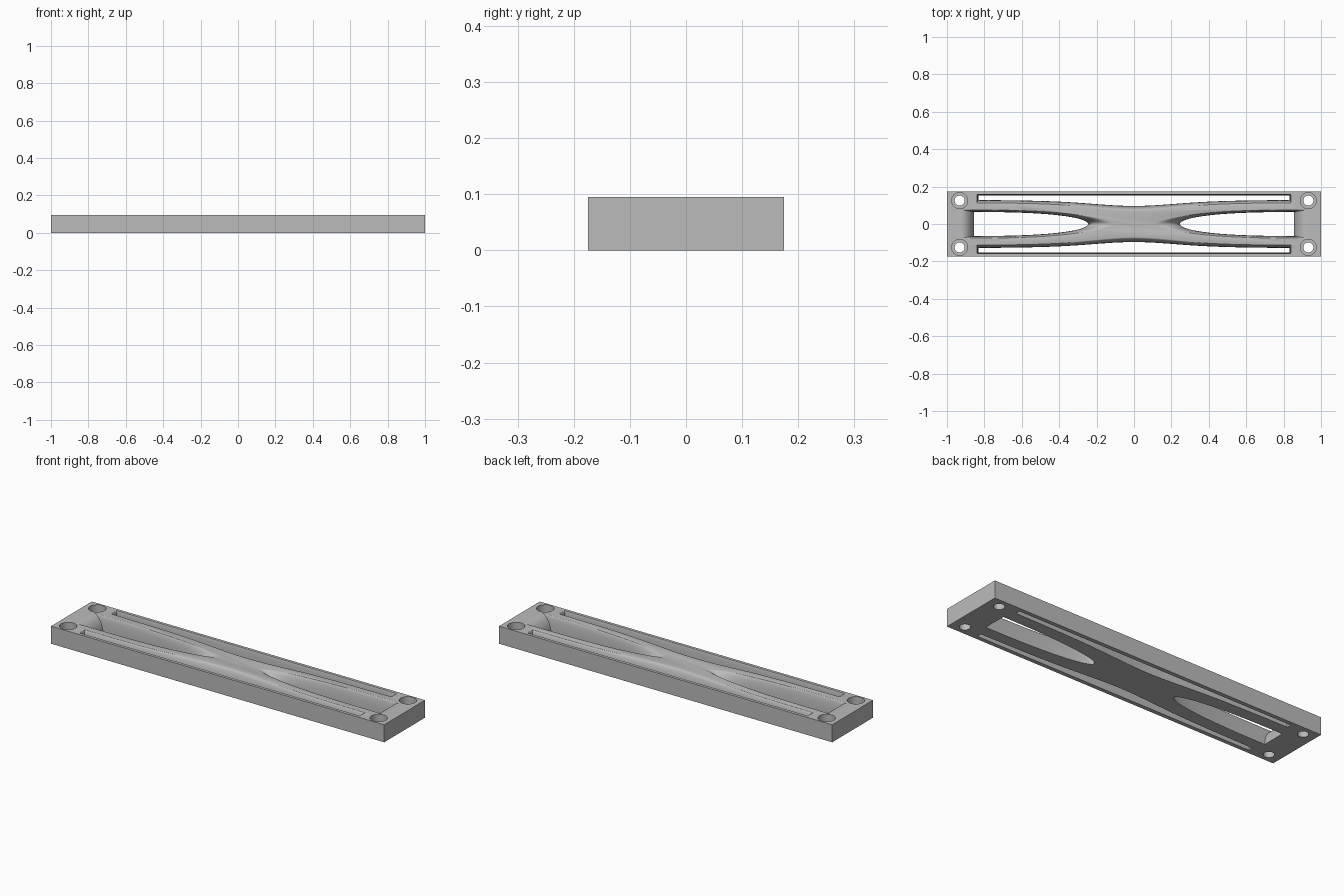
import bpy, bmesh, math

cube = bpy.data.objects.get("Cube")
if cube:
    bpy.data.objects.remove(cube, do_unlink=True)

H = 0.095
mat = bpy.data.materials.new("plain grey")
mat.use_nodes = True
GREY = (0.5, 0.5, 0.5, 1)
mat.diffuse_color = GREY
mat.node_tree.nodes["Principled BSDF"].inputs["Base Color"].default_value = GREY


def add_object(name, bm):
    bmesh.ops.recalc_face_normals(bm, faces=bm.faces)
    mesh = bpy.data.meshes.new(name)
    bm.to_mesh(mesh)
    bm.free()
    obj = bpy.data.objects.new(name, mesh)
    bpy.context.collection.objects.link(obj)
    mesh.materials.append(mat)
    return obj


def loft(name, low, high, sx=1, sy=1, levels=12):
    """Opening whose walls round over from the low outline to the high one."""
    bm = bmesh.new()
    heights = [(-0.02, 0)]
    for i in range(levels + 1):
        a = math.pi / 2 * i / levels
        heights.append((H * math.sin(a), 1 - math.cos(a)))
    heights.append((H + 0.02, 1))
    rings = []
    for z, w in heights:
        rings.append([bm.verts.new((sx * (p[0] + (q[0] - p[0]) * w),
                                    sy * (p[1] + (q[1] - p[1]) * w), z))
                      for p, q in zip(low, high)])
    n = len(low)
    for r, s in zip(rings, rings[1:]):
        for i in range(n):
            j = (i + 1) % n
            bm.faces.new((r[i], r[j], s[j], s[i]))
    bm.faces.new(rings[0])
    bm.faces.new(rings[-1])
    return add_object(name, bm)


def pocket_outline(x0, x1, half, power, root, steps=24):
    """Long tapered opening, square at the outer end and closing at x1."""
    us = [math.sin(math.pi / 2 * i / steps) for i in range(steps + 1)]
    side = [(x0 + (x1 - x0) * u, half * max(0, 1 - u ** power) ** root) for u in us]
    return side + [(x, -y) for x, y in reversed(side[:-1])]


def slot_outline(end, outer, waist, flare, steps=40):
    """Side slot with a straight outer edge and a waisted inner edge."""
    inner = []
    for i in range(steps + 1):
        x = end * (2 * i / steps - 1)
        inner.append((x, waist + flare * (1 - math.exp(-(x / 0.31) ** 2)) + 0.01 * abs(x)))
    return inner + [(end, outer), (-end, outer)]


def cylinder(name, x, y, radius, z0, z1):
    bm = bmesh.new()
    bmesh.ops.create_cone(bm, cap_ends=True, segments=40, radius1=radius,
                          radius2=radius, depth=z1 - z0)
    bmesh.ops.translate(bm, vec=(x, y, (z0 + z1) / 2), verts=bm.verts)
    return add_object(name, bm)


# Solid bar
bm = bmesh.new()
bmesh.ops.create_cube(bm, size=1)
bmesh.ops.scale(bm, vec=(2, 0.35, H), verts=bm.verts)
bmesh.ops.translate(bm, vec=(0, 0, H / 2), verts=bm.verts)
bar = add_object("bar_frame", bm)

cutters = []
# Central pockets, one towards each end
low = pocket_outline(-0.855, -0.245, 0.064, 2.5, 0.5)
high = pocket_outline(-0.925, -0.1, 0.077, 3, 0.75)
for s in (-1, 1):
    cutters.append(loft("pocket_cutter", low, high, sx=s))

# Long side slots
low = slot_outline(0.832, 0.153, 0.096, 0.024)
high = slot_outline(0.842, 0.159, 0.07, 0.033)
for s in (-1, 1):
    cutters.append(loft("slot_cutter", low, high, sy=s))

# Counterbored corner holes
for x in (-0.932, 0.932):
    for y in (-0.125, 0.125):
        cutters.append(cylinder("bore_cutter", x, y, 0.043, H - 0.045, H + 0.02))
        cutters.append(cylinder("hole_cutter", x, y, 0.027, -0.02, H - 0.03))

# Cut every opening from the bar
bpy.context.view_layer.objects.active = bar
for c in cutters:
    mod = bar.modifiers.new("cut", "BOOLEAN")
    mod.operation = "DIFFERENCE"
    mod.solver = "EXACT"
    mod.object = c
    bpy.ops.object.modifier_apply(modifier=mod.name)
    bpy.data.objects.remove(c, do_unlink=True)

# Smooth the rounded walls, keep edges crisp
for o in bpy.context.selected_objects:
    o.select_set(False)
bar.select_set(True)
bpy.ops.object.shade_smooth_by_angle(angle=math.radians(25))
